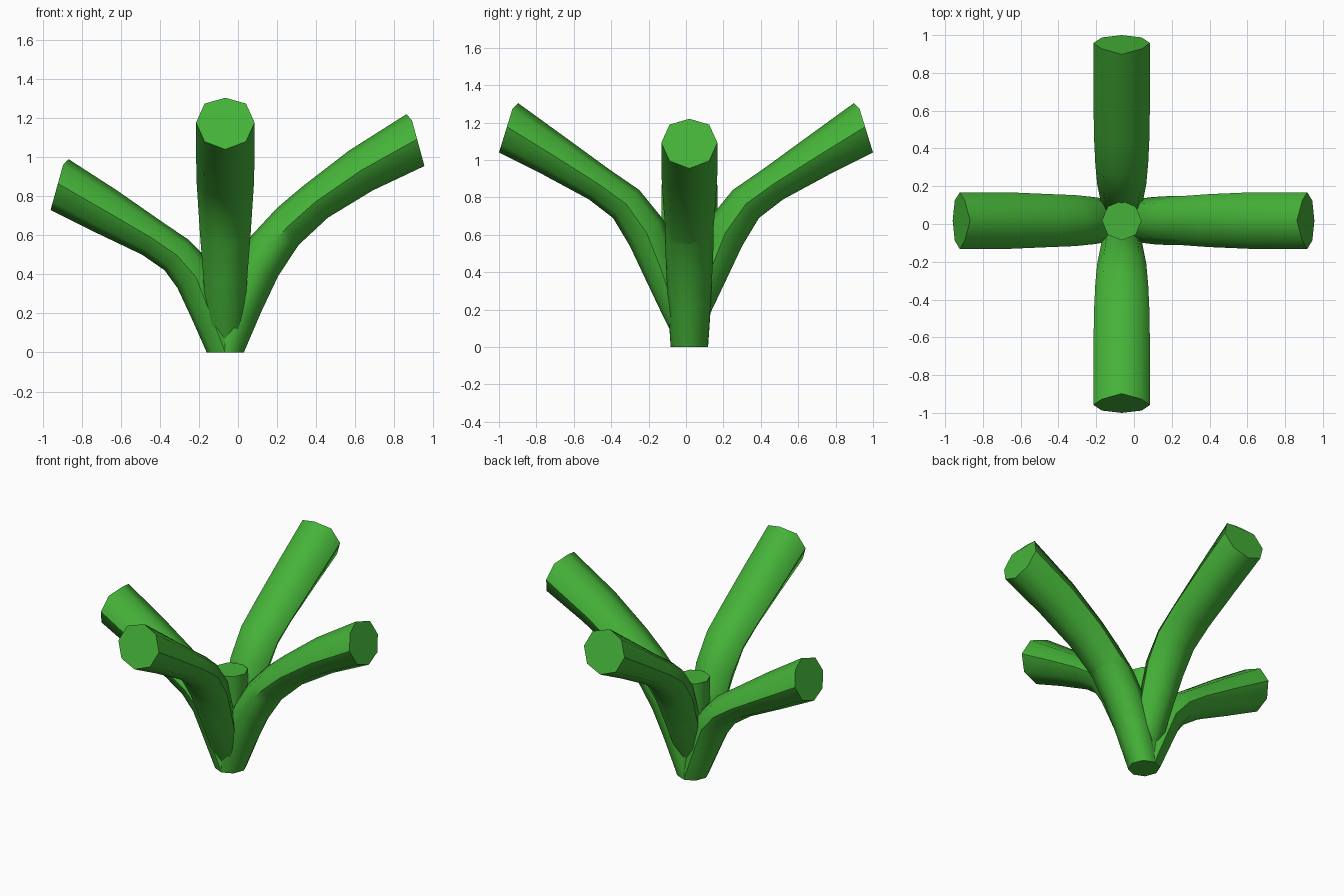
import bpy, bmesh, math
from mathutils import Vector

if "Cube" in bpy.data.objects:
    bpy.data.objects.remove(bpy.data.objects["Cube"])

green = bpy.data.materials.new("plant_green")
green.diffuse_color = (0.06, 0.45, 0.04, 1)
green.use_nodes = True
green.node_tree.nodes["Principled BSDF"].inputs["Base Color"].default_value = green.diffuse_color
CX, CY, SIDES = -0.065, 0.018, 8


def tube(name, rings, pull=0.0):
    """Loft octagons; each ring is (centre, up axis, side axis)."""
    bm = bmesh.new()
    loops = []
    for i, (c, up, side) in enumerate(rings):
        loop = []
        for k in range(SIDES):
            a = 2 * math.pi * k / SIDES
            loop.append(bm.verts.new(c + up * math.cos(a) + side * math.sin(a)))
        loops.append(loop)
    # the topmost corner of the cut end sits slightly back
    if pull:
        back = rings[-2][0] - rings[-1][0]
        loops[-1][0].co += back.normalized() * pull
    for a, b in zip(loops, loops[1:]):
        for k in range(SIDES):
            n = (k + 1) % SIDES
            bm.faces.new((a[k], a[n], b[n], b[k]))
    bm.faces.new(loops[0])
    bm.faces.new(loops[-1])
    bmesh.ops.recalc_face_normals(bm, faces=bm.faces)
    me = bpy.data.meshes.new(name)
    bm.to_mesh(me)
    bm.free()
    ob = bpy.data.objects.new(name, me)
    bpy.context.collection.objects.link(ob)
    me.materials.append(green)
    bpy.ops.object.select_all(action='DESELECT')
    bpy.context.view_layer.objects.active = ob
    ob.select_set(True)
    bpy.ops.object.shade_smooth_by_angle(angle=math.radians(50))
    return ob


def branch(name, outline, place, side):
    """outline rows: lower (d, z), upper (d, z), half width."""
    rings = []
    for d0, z0, d1, z1, w in outline:
        lo, hi = place(d0, z0), place(d1, z1)
        rings.append(((lo + hi) / 2, (hi - lo) / 2, side * w))
    tube(name, rings, 0.02)


X, Y = Vector((1, 0, 0)), Vector((0, 1, 0))

# right branch
branch("right_branch", [
    (0.03, 0.0, -0.16, 0.0, 0.10), (0.12, 0.21, -0.08, 0.29, 0.115),
    (0.205, 0.39, 0.0, 0.49, 0.125), (0.31, 0.55, 0.07, 0.60, 0.13),
    (0.31, 0.55, 0.20, 0.74, 0.13), (0.46, 0.69, 0.33, 0.85, 0.14),
    (0.69, 0.83, 0.57, 1.035, 0.15), (0.955, 0.955, 0.88, 1.23, 0.15)],
    lambda d, z: Vector((d, CY, z)), Y)

# left branch
branch("left_branch", [
    (-0.16, 0.0, 0.03, 0.0, 0.10), (-0.24, 0.18, -0.06, 0.26, 0.115),
    (-0.31, 0.33, -0.12, 0.44, 0.125), (-0.375, 0.42, -0.25, 0.575, 0.135),
    (-0.49, 0.50, -0.39, 0.67, 0.14), (-0.72, 0.61, -0.62, 0.83, 0.15),
    (-0.96, 0.73, -0.885, 1.0, 0.15)],
    lambda d, z: Vector((d, CY, z)), Y)

# front and back branches
long_outline = [
    (0.045, 0.01, -0.05, 0.05, 0.08), (0.125, 0.17, 0.0, 0.24, 0.10),
    (0.22, 0.37, 0.05, 0.47, 0.115), (0.30, 0.54, 0.12, 0.68, 0.13),
    (0.39, 0.69, 0.25, 0.84, 0.14), (0.52, 0.79, 0.41, 0.95, 0.147),
    (0.77, 0.925, 0.65, 1.125, 0.15), (1.0, 1.04, 0.915, 1.315, 0.15)]
for name, s in (("front_branch", -1), ("back_branch", 1)):
    branch(name, long_outline, lambda d, z, s=s: Vector((CX, s * d, z)), X)

# central stem
tube("stem", [(Vector((CX, CY, z)), Y * r, X * r)
              for z, r in ((0, 0.095), (0.3, 0.1), (0.65, 0.105))])
